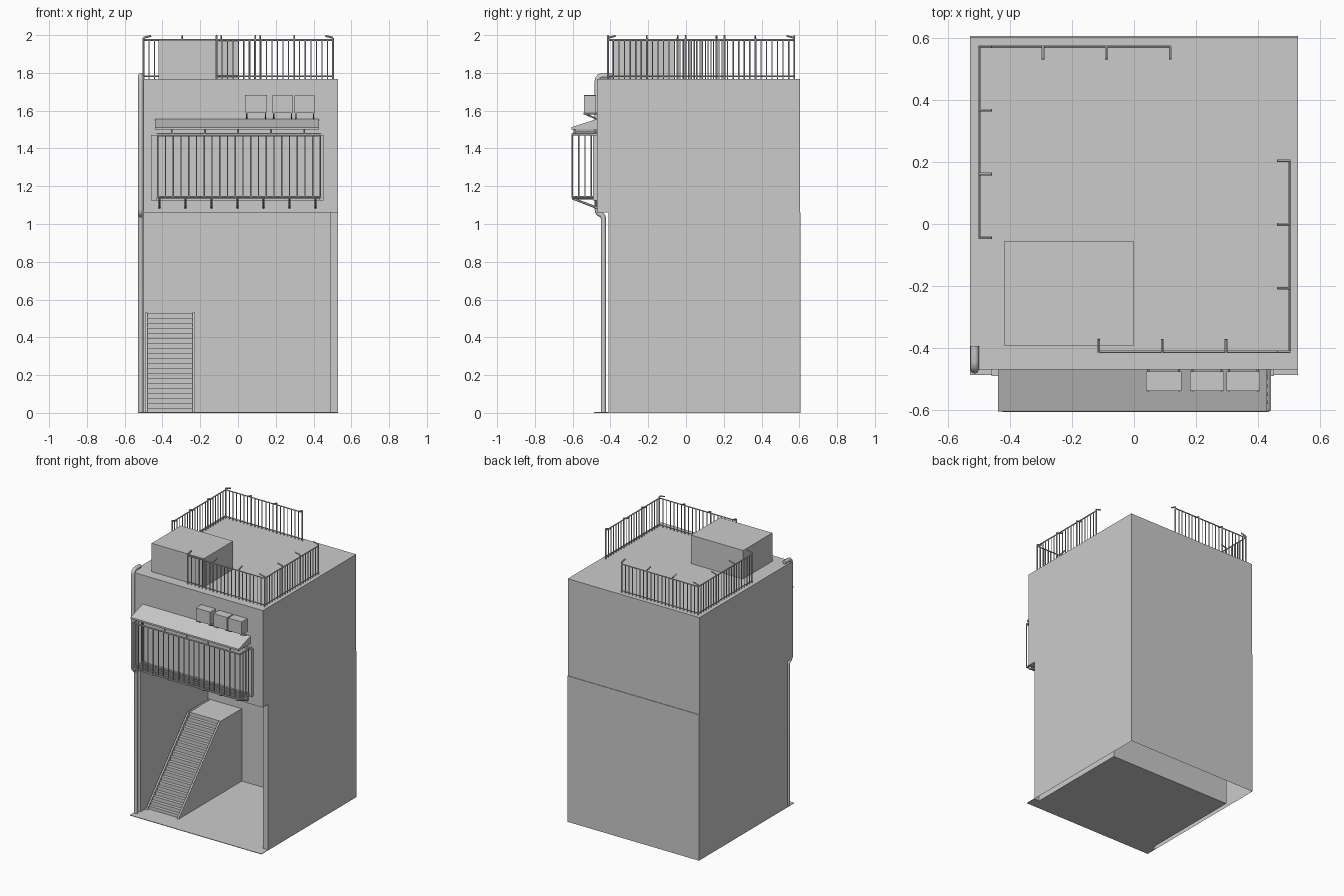
import bpy, bmesh
from mathutils import Vector, Matrix

if "Cube" in bpy.data.objects:
    bpy.data.objects.remove(bpy.data.objects["Cube"])


def finish(name, bm, smooth=False):
    bmesh.ops.recalc_face_normals(bm, faces=bm.faces)
    me = bpy.data.meshes.new(name)
    bm.to_mesh(me)
    bm.free()
    ob = bpy.data.objects.new(name, me)
    bpy.context.collection.objects.link(ob)
    if smooth:
        for p in me.polygons:
            p.use_smooth = True
    return ob


def add_box(bm, x0, x1, y0, y1, z0, z1):
    m = Matrix.Translation(((x0 + x1) / 2, (y0 + y1) / 2, (z0 + z1) / 2))
    m = m @ Matrix.Diagonal((x1 - x0, y1 - y0, z1 - z0, 1))
    bmesh.ops.create_cube(bm, size=1, matrix=m)


def box(name, *dims):
    bm = bmesh.new()
    add_box(bm, *dims)
    return finish(name, bm)


def add_bar(bm, a, b, r, sides=6):
    a, b = Vector(a), Vector(b)
    d = b - a
    m = Matrix.Translation((a + b) / 2) @ d.to_track_quat('Z', 'Y').to_matrix().to_4x4()
    bmesh.ops.create_cone(bm, cap_ends=True, segments=sides, radius1=r, radius2=r,
                          depth=d.length, matrix=m)


def add_prism(bm, pts, move, cap_start=True):
    lo = [bm.verts.new(p) for p in pts]
    hi = [bm.verts.new(Vector(p) + Vector(move)) for p in pts]
    n = len(pts)
    for i in range(n):
        j = (i + 1) % n
        bm.faces.new((lo[i], lo[j], hi[j], hi[i]))
    bm.faces.new(hi)
    if cap_start:
        bm.faces.new(lo[::-1])


# ground storey: hollow walls, open at the front and underneath
bm = bmesh.new()
add_prism(bm, [(-.53, -.41, 0), (-.53, .607, 0), (.53, .607, 0), (.53, -.41, 0),
               (.488, -.41, 0), (.488, .37, 0), (-.5, .37, 0), (-.5, -.41, 0)],
          (0, 0, 1.062), cap_start=False)
finish("lower_walls", bm)

# floor with a wider front lip
bm = bmesh.new()
add_prism(bm, [(-.53, -.488, 0), (.53, -.488, 0), (.53, -.41, 0), (.488, -.41, 0),
               (.488, .37, 0), (-.5, .37, 0), (-.5, -.41, 0), (-.53, -.41, 0)], (0, 0, .004))
finish("floor", bm)

# upper storey and roof hut
box("upper_storey", -.53, .53, -.47, .603, 1.062, 1.768)
box("roof_hut", -.42, 0, -.393, -.057, 1.768, 1.975)

# stairs with landing
steps, y0, y1, top = 20, -.34, .13, .53
pts = [(-.48, y0, 0)]
for i in range(steps):
    y, z = y0 + i * (y1 - y0) / (steps - 1), (i + 1) * top / steps
    pts += [(-.48, y, z - top / steps), (-.48, y, z)] if i else [(-.48, y, z)]
pts += [(-.48, .37, top), (-.48, .37, 0)]
bm = bmesh.new()
add_prism(bm, pts, (.24, 0, 0))
finish("stairs", bm)
bm = bmesh.new()
for x in (-.492, -.24):
    add_prism(bm, [(x, -.365, 0), (x, .12, .532), (x, .37, .532), (x, .37, 0)], (.012, 0, 0))
finish("stair_stringers", bm)

# drain pipe swept along a bent path
cu = bpy.data.curves.new("drain_pipe", 'CURVE')
cu.dimensions = '3D'
cu.bevel_depth, cu.bevel_resolution, cu.use_fill_caps = .014, 2, True
path = [(-.437, 0), (-.437, 1.03), (-.441, 1.043), (-.45, 1.05), (-.46, 1.054), (-.468, 1.065),
        (-.47, 1.08), (-.47, 1.755), (-.467, 1.77), (-.458, 1.781), (-.445, 1.785), (-.394, 1.785)]
sp = cu.splines.new('POLY')
sp.points.add(len(path) - 1)
for p, (y, z) in zip(sp.points, path):
    p.co = (-.515, y, z, 1)
bpy.context.collection.objects.link(bpy.data.objects.new("drain_pipe", cu))


# roof railings: two L shapes with inward hooks on the posts
def railing(name, corner, sx, sy, length=.617, posts=3, bars=21):
    bm = bmesh.new()
    c = Vector(corner)
    for d, inward in ((Vector((sx, 0, 0)), Vector((0, sy, 0))),
                      (Vector((0, sy, 0)), Vector((sx, 0, 0)))):
        for z, r in ((1.974, .0045), (1.782, .003)):
            add_bar(bm, c + Vector((0, 0, z)), c + d * length + Vector((0, 0, z)), r)
        for i in range(bars + 1):
            p = c + d * length * i / bars
            add_bar(bm, p + Vector((0, 0, 1.768)), p + Vector((0, 0, 1.974)), .0032)
        for i in range(1 if d.x else 0, posts + 1):
            p = c + d * length * i / posts
            knee = p + Vector((0, 0, 1.986))
            add_bar(bm, p + Vector((0, 0, 1.768)), knee, .005)
            add_bar(bm, knee, knee + inward * .04 + Vector((0, 0, .01)), .005)
    finish(name, bm)


railing("back_left_railing", (-.5, .573, 0), 1, -1)
railing("front_right_railing", (.503, -.413, 0), -1, 1)

# window cage: front bars, side bars, rails and slatted base
xl, xr, yf, yb, zb, zt = -.425, .437, -.602, -.47, 1.142, 1.475
bm = bmesh.new()
for i in range(22):
    x = xl + (xr - xl) * i / 21
    add_bar(bm, (x, yf, zb), (x, yf, zt), .0035)
for x in (xl, xr):
    for y in (-.568, -.535, -.502):
        add_bar(bm, (x, y, zb), (x, y, zt), .0035)
    for z in (zb, zt):
        add_bar(bm, (x, yf, z), (x, yb, z), .006)
for y in (yf, -.576, -.55, -.524, -.498):
    add_bar(bm, (xl, y, zb), (xr, y, zb), .006)
add_bar(bm, (xl, yf, zt), (xr, yf, zt), .006)
finish("window_cage", bm)

# brackets under the cage
bm = bmesh.new()
for i in range(7):
    x = -.415 + i * .1375
    add_bar(bm, (x, yf, zb - .006), (x, yb, 1.085), .006)
    add_bar(bm, (x, yf, zb - .006), (x, yb, zb - .006), .005)
    add_bar(bm, (x, -.476, zb), (x, -.476, 1.08), .005)
finish("cage_brackets", bm)

# window frame around the cage on the wall
bm = bmesh.new()
add_box(bm, -.46, -.428, -.492, -.468, 1.125, 1.472)
add_box(bm, .43, .453, -.492, -.468, 1.125, 1.472)
add_box(bm, -.428, .43, -.478, -.468, 1.46, 1.472)
add_box(bm, -.428, .43, -.478, -.468, 1.125, 1.137)
finish("window_frame", bm)

# sloped awning and its hangers
bm = bmesh.new()
add_prism(bm, [(-.44, -.606, 1.5), (-.44, -.606, 1.512), (-.44, -.47, 1.557), (-.44, -.47, 1.5)],
          (.87, 0, 0))
finish("awning", bm)
bm = bmesh.new()
for i in range(5):
    x = -.35 + i * .175
    add_bar(bm, (x, -.59, zt), (x, -.59, 1.502), .005)
    add_bar(bm, (x, -.59, 1.49), (x, -.47, 1.49), .005)
finish("awning_hangers", bm)

# wall units on small brackets
for n, (x0, x1, za, zc) in enumerate([(.038, .154, 1.59, 1.683), (.181, .291, 1.587, 1.68),
                                      (.299, .408, 1.587, 1.68)]):
    box(f"wall_unit_{n + 1}", x0, x1, -.54, -.476, za, zc)
    bm = bmesh.new()
    for x in (x0 + .008, x1 - .008):
        add_bar(bm, (x, -.542, za - .003), (x, -.47, za - .003), .004)
        add_bar(bm, (x, -.54, za - .003), (x, -.47, 1.555), .004)
    finish(f"unit_brackets_{n + 1}", bm)
